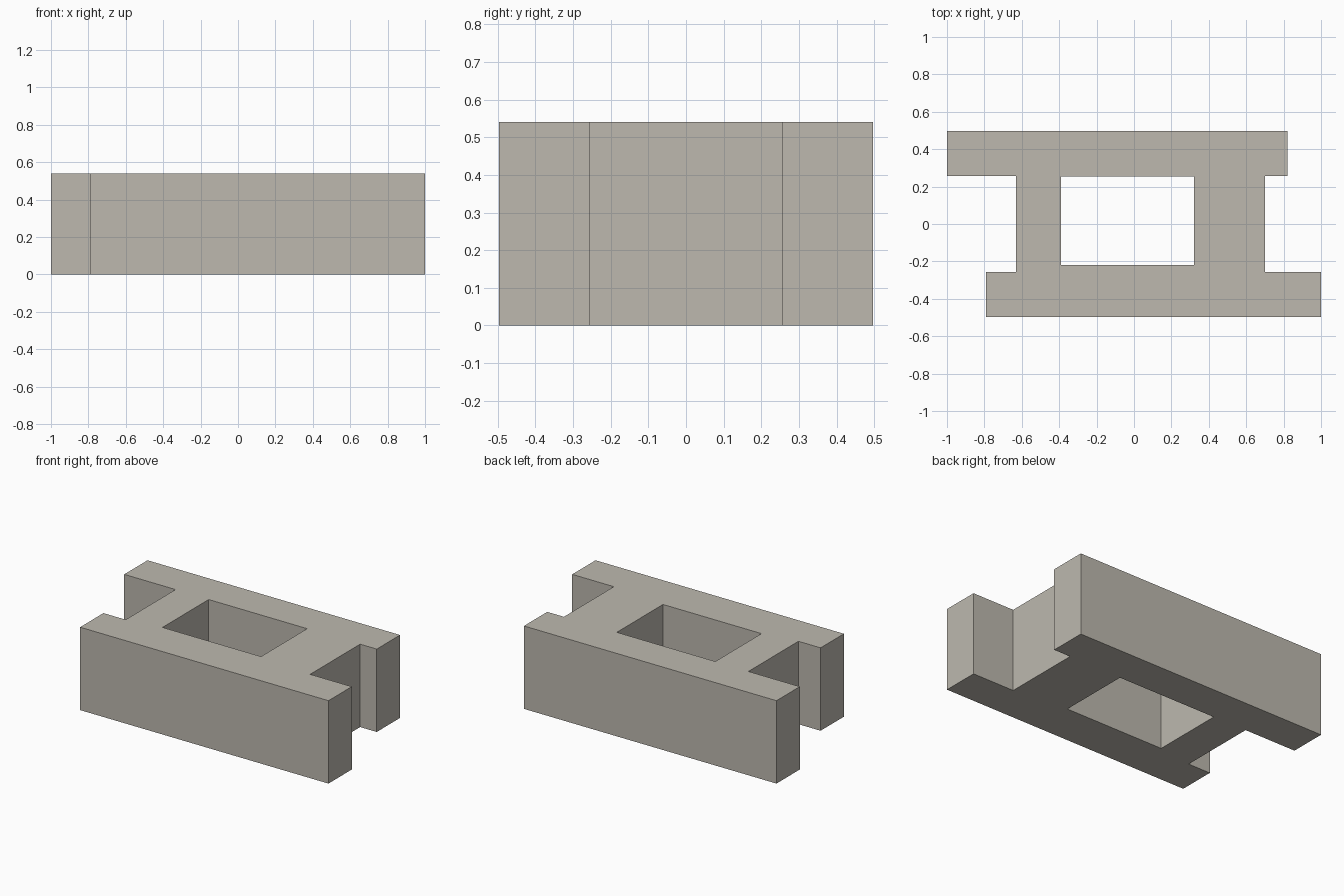
import bpy
import bmesh

if "Cube" in bpy.data.objects:
    bpy.data.objects.remove(bpy.data.objects["Cube"])

HEIGHT = 0.54


def prism(name, outline, z0, z1):
    """Extrude a flat outline into a closed solid."""
    bm = bmesh.new()
    base = bm.faces.new([bm.verts.new((x, y, z0)) for x, y in outline])
    top = bmesh.ops.extrude_face_region(bm, geom=[base], use_keep_orig=True)
    moved = [v for v in top["geom"] if isinstance(v, bmesh.types.BMVert)]
    bmesh.ops.translate(bm, verts=moved, vec=(0, 0, z1 - z0))
    bmesh.ops.recalc_face_normals(bm, faces=bm.faces)
    mesh = bpy.data.meshes.new(name)
    bm.to_mesh(mesh)
    bm.free()
    obj = bpy.data.objects.new(name, mesh)
    bpy.context.collection.objects.link(obj)
    return obj


# Block body: two offset long walls joined by two cross webs
block = prism("block_body", [
    (-0.79, -0.497), (1.0, -0.497), (1.0, -0.257), (0.70, -0.257),
    (0.70, 0.257), (0.82, 0.257), (0.82, 0.497), (-1.0, 0.497),
    (-1.0, 0.257), (-0.63, 0.257), (-0.63, -0.257), (-0.79, -0.257),
], 0, HEIGHT)

concrete = bpy.data.materials.new("warm_grey_concrete")
concrete.diffuse_color = (0.51, 0.485, 0.43, 1)
concrete.use_nodes = True
concrete.node_tree.nodes["Principled BSDF"].inputs["Base Color"].default_value = concrete.diffuse_color
block.data.materials.append(concrete)

# Rectangular core opening through the block
cutter = prism("core_cutter", [
    (-0.39, -0.22), (0.32, -0.22), (0.32, 0.255), (-0.39, 0.255),
], -0.1, HEIGHT + 0.1)
cutter.data.materials.append(concrete)
cutter.hide_render = True
cutter.display_type = 'WIRE'

cut = block.modifiers.new("core_opening", 'BOOLEAN')
cut.operation = 'DIFFERENCE'
cut.solver = 'EXACT'
cut.object = cutter
